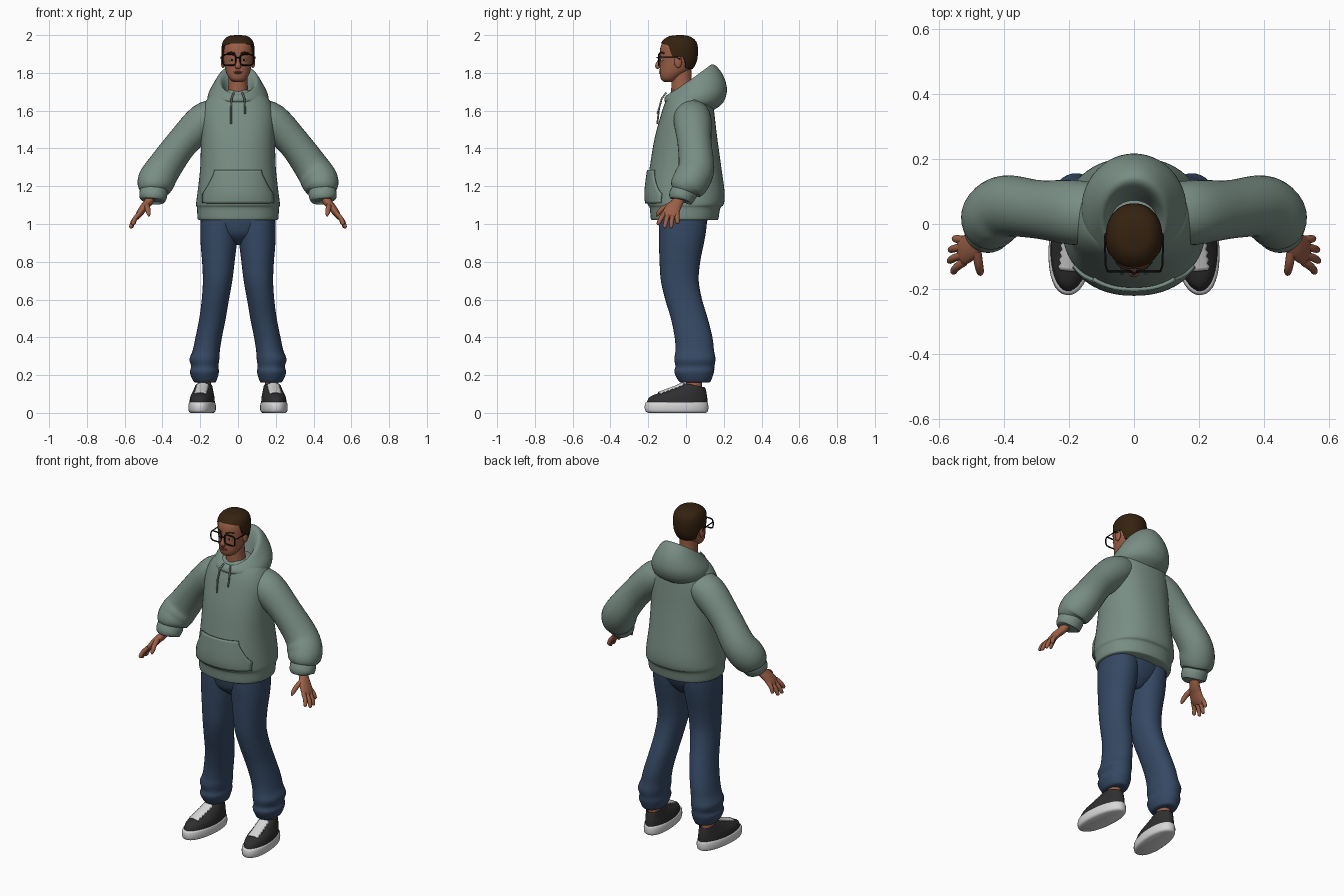
import bpy, math
from mathutils import Vector, Matrix
from mathutils.bvhtree import BVHTree

cube = bpy.data.objects.get("Cube")
if cube:
    bpy.data.objects.remove(cube)


def material(name, *rgb):
    m = bpy.data.materials.new(name)
    m.use_nodes = True
    m.diffuse_color = (*rgb, 1)
    bsdf = m.node_tree.nodes["Principled BSDF"]
    bsdf.inputs["Base Color"].default_value = (*rgb, 1)
    bsdf.inputs["Roughness"].default_value = 0.8
    return m


SAGE = material("sage cotton", 0.19, 0.27, 0.23)
DENIM = material("blue denim", 0.035, 0.065, 0.125)
SKIN = material("warm skin", 0.33, 0.115, 0.062)
LIP = material("lip", 0.22, 0.06, 0.04)
HAIR = material("brown hair", 0.035, 0.016, 0.005)
CANVAS = material("charcoal canvas", 0.028, 0.028, 0.03)
WHITE = material("white rubber", 0.68, 0.68, 0.68)
BLACK = material("black frame", 0.006, 0.006, 0.006)


def at(rows, t):
    """Smooth interpolation through a list of rows."""
    last = len(rows) - 1
    i = min(int(t), last - 1)
    f = t - i
    p = [rows[max(0, min(last, i + k))] for k in (-1, 0, 1, 2)]
    return [b + f / 2 * (c - a + f * (2*a - 5*b + 4*c - d + f * (3*(b - c) + d - a)))
            for a, b, c, d in zip(*p)]


def finish(ob, mat, mirror=False, sharp=60):
    me = ob.data
    me.materials.append(mat)
    me.shade_smooth()
    me.set_sharp_from_angle(angle=math.radians(sharp))
    if mirror:
        ob.modifiers.new("mirror", "MIRROR").use_mirror_merge = False
    return ob


def bridge(name, rings, mat, mirror=False, closed=True, matrix=None):
    """Skin a list of equal point rings; closed ones get end caps."""
    n = len(rings[0])
    verts = [v for r in rings for v in r]
    faces = [(k*n + j, k*n + (j + 1) % n, (k + 1)*n + (j + 1) % n, (k + 1)*n + j)
             for k in range(len(rings) - 1) for j in range(n if closed else n - 1)]
    if closed:
        faces += [tuple(range(n))[::-1], tuple(range(len(verts) - n, len(verts)))]
    me = bpy.data.meshes.new(name)
    me.from_pydata(verts, [], faces)
    if matrix:
        me.transform(matrix)
    ob = bpy.data.objects.new(name, me)
    bpy.context.collection.objects.link(ob)
    return finish(ob, mat, mirror)


def oval(row, a, power=2, grow=0):
    """Point on a tilted oval: front z, back z, centre x, half width, front y, back y."""
    zf, zb, cx, rx, yf, yb = row
    c, s = math.cos(a), math.sin(a)
    bend = lambda v: math.copysign(abs(v) ** (2 / power), v)
    return Vector((cx + (rx + grow) * bend(s),
                   (yf + yb) / 2 - ((yb - yf) / 2 + grow) * bend(c),
                   zf + (zb - zf) * (1 - c) / 2))


def level(rows):
    return [(r[0], *r) for r in rows]


def loft(name, rows, mat, mirror=False, n=36, steps=4, power=2, matrix=None):
    count = (len(rows) - 1) * steps
    rings = [[oval(at(rows, k / steps), j * math.tau / n, power) for j in range(n)]
             for k in range(count + 1)]
    return bridge(name, rings, mat, mirror, True, matrix)


def tube(name, rows, mat, n=20, steps=4):
    """Mirrored tube along a path: x, y, z, sideways radius, depth radius."""
    samples = [at(rows, k / steps) for k in range((len(rows) - 1) * steps + 1)]
    pts = [Vector(s[:3]) for s in samples]
    rings = []
    for k, s in enumerate(samples):
        d = pts[min(k + 1, len(pts) - 1)] - pts[max(k - 1, 0)]
        side = d.cross(Vector((0, 1, 0))).normalized()
        up = side.cross(d).normalized()
        rings.append([pts[k] + side * s[3] * math.cos(j * math.tau / n)
                      + up * s[4] * math.sin(j * math.tau / n) for j in range(n)])
    return bridge(name, rings, mat, abs(rows[0][0]) > 0)


def wire(name, pts, radius, mat, cyclic=False):
    cu = bpy.data.curves.new(name, "CURVE")
    cu.dimensions = "3D"
    cu.bevel_depth, cu.bevel_resolution, cu.use_fill_caps = radius, 2, True
    sp = cu.splines.new("POLY")
    sp.points.add(len(pts) - 1)
    for p, co in zip(sp.points, pts):
        p.co = (*co, 1)
    sp.use_cyclic_u = cyclic
    cu.materials.append(mat)
    bpy.context.collection.objects.link(bpy.data.objects.new(name, cu))


def ball(name, loc, size, mat):
    bpy.ops.mesh.primitive_uv_sphere_add(segments=20, ring_count=12, location=loc)
    ob = bpy.context.object
    ob.name, ob.scale = name, size
    return finish(ob, mat)


def patch(name, target, start, direction, lift, mat, nu, nv, mirror=False):
    """Thin panel laid onto the surface of another part."""
    me = target.data
    tree = BVHTree.FromPolygons([v.co for v in me.vertices], [p.vertices for p in me.polygons])
    d = Vector(direction)
    rows = []
    for j in range(nv + 1):
        row = []
        for i in range(nu + 1):
            o = Vector(start(2 * i / nu - 1, j / nv))
            hit = tree.ray_cast(o, d)[0] or o + d
            row.append(hit - d * lift)
        rows.append(row)
    ob = bridge(name, rows, mat, mirror, False)
    mod = ob.modifiers.new("thickness", "SOLIDIFY")
    mod.thickness, mod.offset = lift * 1.6, 0
    return ob


# Hoodie body with ribbed hem
torso = loft("hoodie_body", level([
    (1.02, 0, .205, -.18, .165), (1.03, 0, .214, -.187, .172), (1.085, 0, .217, -.192, .182),
    (1.105, 0, .222, -.203, .2), (1.17, 0, .214, -.208, .204), (1.3, 0, .2, -.192, .187),
    (1.45, 0, .196, -.167, .166), (1.57, 0, .195, -.135, .152), (1.64, 0, .175, -.112, .142),
    (1.685, 0, .14, -.09, .125), (1.71, 0, .08, -.07, .09)]), SAGE, n=56, power=2.25)

# Front pocket with slanted hand openings
patch("front_pocket", torso,
      lambda u, v: (u * (.185 - .06 * max(0, min(1, (v - .3) / .6)) ** .8), -1, 1.11 + .175 * v),
      (0, 1, 0), .007, SAGE, 24, 14)

# Hood folded down around the neck
loft("hood", [
    (1.64, 1.60, 0, .14, -.10, .14), (1.65, 1.64, 0, .16, -.113, .195),
    (1.665, 1.71, 0, .158, -.114, .217), (1.68, 1.79, 0, .132, -.104, .195),
    (1.688, 1.845, 0, .102, -.088, .145), (1.67, 1.81, 0, .08, -.07, .105),
    (1.65, 1.7, 0, .066, -.055, .07)], SAGE, n=48)

# Drawstrings
for s, low in ((-1, 1.53), (1, 1.585)):
    wire("drawstring", [(s * .022, -.105, 1.695), (s * .034, -.128, 1.665),
                        (s * .037, -.143, 1.61), (s * .037, -.152, low)], .005, SAGE)

# Sleeves and cuffs
tube("sleeve", [
    (.10, .03, 1.585, .08, .09), (.18, .035, 1.545, .095, .10), (.295, .045, 1.43, .085, .09),
    (.39, .055, 1.30, .092, .095), (.43, .03, 1.235, .098, .098), (.445, 0, 1.195, .088, .088),
    (.448, -.01, 1.172, .066, .066)], SAGE, 32)
tube("sleeve_cuff", [
    (.443, 0, 1.185, .068, .068), (.447, -.012, 1.165, .074, .07),
    (.452, -.03, 1.135, .07, .066), (.453, -.033, 1.127, .055, .05)], SAGE, 28)

# Hands
tube("palm", [
    (.452, -.025, 1.16, .025, .03), (.475, -.045, 1.115, .023, .031),
    (.50, -.068, 1.085, .021, .041), (.525, -.082, 1.05, .017, .045),
    (.536, -.088, 1.03, .009, .036)], SKIN)
for part, y, tip in (("index_finger", -.117, (.558, -.15, .995)), ("middle_finger", -.094, (.57, -.115, .978)),
                     ("ring_finger", -.07, (.567, -.08, .978)), ("little_finger", -.048, (.553, -.045, 1.0))):
    base, end = Vector((.523, y, 1.055)), Vector(tip)
    mid = (base + end) / 2 + Vector((.006, 0, .002))
    near = mid.lerp(end, .8)
    tube(part, [(*base, .012, .013), (*mid, .012, .012), (*near, .01, .01), (*end, .003, .003)], SKIN, 12)
tube("thumb", [(.485, -.075, 1.105, .014, .015), (.478, -.122, 1.082, .014, .014),
               (.473, -.148, 1.055, .011, .011), (.472, -.155, 1.04, .003, .003)], SKIN, 12)

# Trousers
loft("trouser_seat", level([
    (.89, 0, .04, -.07, .04), (.94, 0, .14, -.128, .085), (1.0, 0, .192, -.145, .11),
    (1.06, 0, .197, -.147, .115)]), DENIM)
loft("trouser_leg", level([
    (.16, .175, .05, -.025, .12), (.17, .176, .062, -.04, .132), (.215, .178, .077, -.062, .148),
    (.245, .176, .072, -.056, .15), (.285, .178, .079, -.062, .156), (.33, .168, .072, -.056, .148),
    (.4, .155, .07, -.06, .14), (.5, .135, .07, -.08, .115), (.6, .12, .072, -.11, .085),
    (.7, .108, .078, -.133, .067), (.8, .104, .086, -.14, .075), (.9, .102, .096, -.143, .095),
    (.98, .1, .099, -.144, .108), (1.05, .1, .096, -.14, .108)]), DENIM, True, power=2.15)

# Shoes
place = Matrix.Translation((.185, 0, 0)) @ Matrix.Rotation(.1, 4, "Z")
loft("shoe_sole", level([
    (0, 0, .058, -.2, .105), (.008, 0, .068, -.215, .116), (.03, 0, .071, -.22, .119),
    (.052, 0, .068, -.216, .116), (.058, 0, .06, -.205, .108)]), WHITE, True, power=2.2, matrix=place)
upper = loft("shoe_upper", [
    (.05, .05, 0, .066, -.21, .113), (.085, .08, 0, .063, -.192, .113),
    (.112, .1, 0, .056, -.125, .11), (.136, .12, 0, .049, -.06, .106),
    (.157, .135, 0, .043, -.01, .1), (.145, .125, 0, .034, .002, .09)], CANVAS, True, matrix=place)
patch("shoe_laces", upper,
      lambda u, v: place @ Vector((u * (.027 + .007 * (round(v * 12) % 2)), -.145 + .13 * v, 1)),
      (0, 0, -1), .004, WHITE, 8, 12, True)
loft("ankle", level([(.1, .18, .036, -.005, .085), (.16, .178, .036, 0, .085),
                     (.24, .176, .04, 0, .09)]), SKIN, True)

# Neck and head
loft("neck", level([(1.62, 0, .07, -.075, .06), (1.69, 0, .056, -.078, .04),
                    (1.76, 0, .05, -.078, .03), (1.83, 0, .05, -.08, .03)]), SKIN)
skull = level([
    (1.752, 0, .022, -.115, -.065), (1.765, 0, .042, -.131, -.045), (1.79, 0, .058, -.138, -.012),
    (1.82, 0, .068, -.139, .028), (1.86, 0, .076, -.138, .05), (1.9, 0, .08, -.139, .056),
    (1.94, 0, .079, -.134, .055), (1.97, 0, .069, -.116, .042), (1.99, 0, .045, -.085, .01),
    (1.995, 0, .008, -.04, -.025)])
loft("head", skull, SKIN, power=2.15)


# Short hair: a raised shell from the hairline to the crown
def hairline(a):
    turn = abs((a + math.pi) % math.tau - math.pi) / math.pi * 12
    rows = [[v] for v in (6.5, 6.5, 6.45, 6.3, 6.1, 4.7, 4.6, 4.5, 3.3, 3.1, 3, 3, 3)]
    return at(rows, turn)[0]


shell = []
for k in range(18):
    ring = []
    for j in range(72):
        a = j * math.tau / 72
        first = hairline(a)
        v = max(0, k - 1) / 16
        p = oval(at(skull, first + (9 - first) * v), a, 2.15, .007 if k else -.002)
        ring.append(p + Vector((0, 0, .005 * v)))
    shell.append(ring)
bridge("hair", shell, HAIR)

# Facial features
tube("nose", [(0, -.13, 1.888, .007, .008), (0, -.14, 1.86, .009, .012),
              (0, -.149, 1.836, .016, .015), (0, -.142, 1.824, .012, .006)], SKIN, 16)
for z, h in ((1.806, .004), (1.799, .005)):
    ball("lip", (0, -.134, z), (.023, .009, h), LIP)
for s in (-1, 1):
    ball("ear", (s * .08, -.042, 1.858), (.011, .02, .032), SKIN)
    ball("eye", (s * .033, -.124, 1.868), (.014, .01, .007), WHITE)
    ball("iris", (s * .033, -.132, 1.868), (.006, .003, .006), BLACK)
    wire("eyebrow", [(s * .015, -.14, 1.902), (s * .035, -.135, 1.909), (s * .055, -.115, 1.904)], .004, HAIR)
    # Glasses
    rim = [oval((0, 0, s * .046, .035, -.029, .029), j * math.tau / 32, 4) for j in range(32)]
    wire("glasses_rim", [(p.x, -.145, 1.869 + p.y) for p in rim], .004, BLACK, True)
    wire("glasses_temple", [(s * .081, -.145, 1.885), (s * .087, -.13, 1.885),
                            (s * .09, -.05, 1.885), (s * .088, -.03, 1.87)], .003, BLACK)
wire("glasses_bridge", [(-.013, -.145, 1.878), (0, -.154, 1.882), (.013, -.145, 1.878)], .0035, BLACK)
